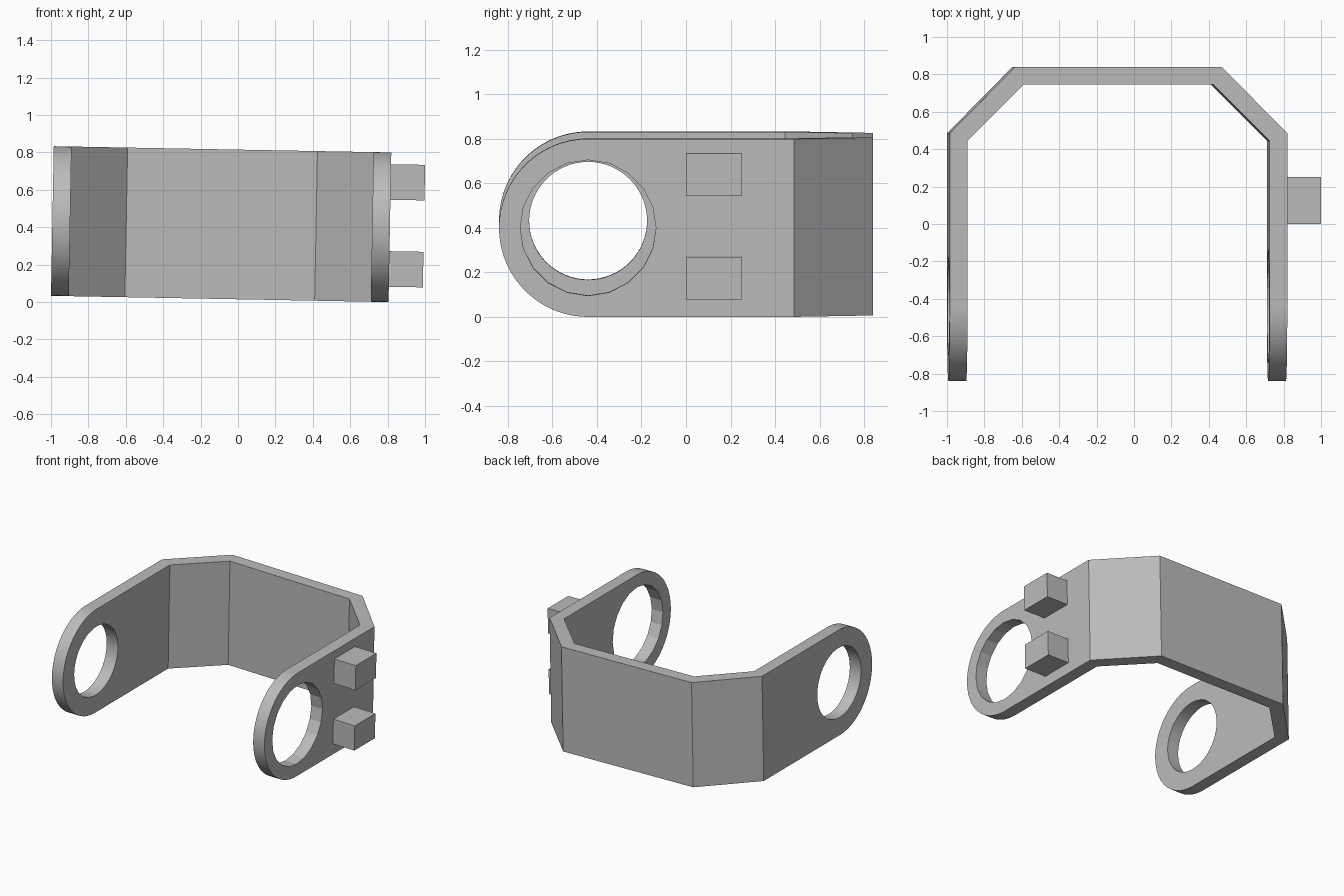
import bpy, bmesh, math
from mathutils import Matrix, Vector

cube = bpy.data.objects.get("Cube")
if cube:
    bpy.data.objects.remove(cube, do_unlink=True)

GREY = (0.5, 0.5, 0.5, 1)
mat = bpy.data.materials.new("plain grey")
mat.use_nodes = True
mat.diffuse_color = GREY
mat.node_tree.nodes["Principled BSDF"].inputs["Base Color"].default_value = GREY

HEIGHT = 0.8
MID_X = -0.0975          # middle of the two arms
EYE_Y, EYE_Z = -0.44, HEIGHT / 2
TILT = 0.0185            # the whole bracket leans slightly sideways


def prism(name, points, sweep):
    """Extrude a closed planar outline along a vector."""
    bm = bmesh.new()
    face = bm.faces.new([bm.verts.new(p) for p in points])
    ext = bmesh.ops.extrude_face_region(bm, geom=[face])
    moved = [v for v in ext["geom"] if isinstance(v, bmesh.types.BMVert)]
    bmesh.ops.translate(bm, verts=moved, vec=Vector(sweep))
    bmesh.ops.recalc_face_normals(bm, faces=bm.faces)
    mesh = bpy.data.meshes.new(name)
    bm.to_mesh(mesh)
    bm.free()
    mesh.materials.append(mat)
    obj = bpy.data.objects.new(name, mesh)
    bpy.context.collection.objects.link(obj)
    return obj


def arc(radius, start, end, steps, x):
    """Points on a circle around the eye axis, in a plane of constant x."""
    angles = [start + (end - start) * i / steps for i in range(steps + 1)]
    return [(x, EYE_Y + radius * math.cos(a), EYE_Z + radius * math.sin(a)) for a in angles]


def cut(target, tool, operation):
    tool.hide_render = True
    mod = target.modifiers.new("cut", "BOOLEAN")
    mod.object, mod.operation, mod.solver = tool, operation, "EXACT"
    bpy.context.view_layer.objects.active = target
    bpy.ops.object.modifier_apply(modifier=mod.name)
    bpy.data.objects.remove(tool, do_unlink=True)


# U-shaped band with chamfered back corners, mirrored about its middle
outer = [(0.9025, -1), (0.9025, 0.485), (0.5525, 0.84)]
inner = [(0.8075, -1), (0.8075, 0.445), (0.5075, 0.745)]
half = outer[::-1] + inner
left = [(MID_X + x, y, -0.1) for x, y in half]
right = [(MID_X - x, y, -0.1) for x, y in reversed(half)]
bracket = prism("bracket", left + right, (0, 0, HEIGHT + 0.2))

# Round the arm ends and trim to height
side = arc(HEIGHT / 2, math.pi / 2, math.pi * 1.5, 48, -1.2)
side += [(-1.2, 1, 0), (-1.2, 1, HEIGHT)]
cut(bracket, prism("side_profile", side, (2.4, 0, 0)), "INTERSECT")

# Eye holes: smooth on one arm, larger and faceted on the other
for x, radius, sides in ((-1.2, 0.265, 64), (0.5, 0.305, 20)):
    ring = arc(radius, 0, math.tau, sides, x)[:-1]
    cut(bracket, prism("eye_cutter", ring, (0.6, 0, 0)), "DIFFERENCE")

# Two square lugs on the outer face of the left arm
parts = [bracket]
for name, z in (("lower_lug", 0.082), ("upper_lug", 0.547)):
    base = [(0.8, 0, z), (0.8, 0.25, z), (0.8, 0.25, z + 0.19), (0.8, 0, z + 0.19)]
    parts.append(prism(name, base, (0.187, 0, 0)))

# Shade and lean every part
lean = Matrix.Translation((0, 0, 0.015)) @ Matrix.Rotation(TILT, 4, "Y")
for obj in parts:
    obj.data.transform(lean)
    bpy.ops.object.select_all(action="DESELECT")
    obj.select_set(True)
    bpy.context.view_layer.objects.active = obj
    bpy.ops.object.shade_smooth_by_angle(angle=math.radians(15))
